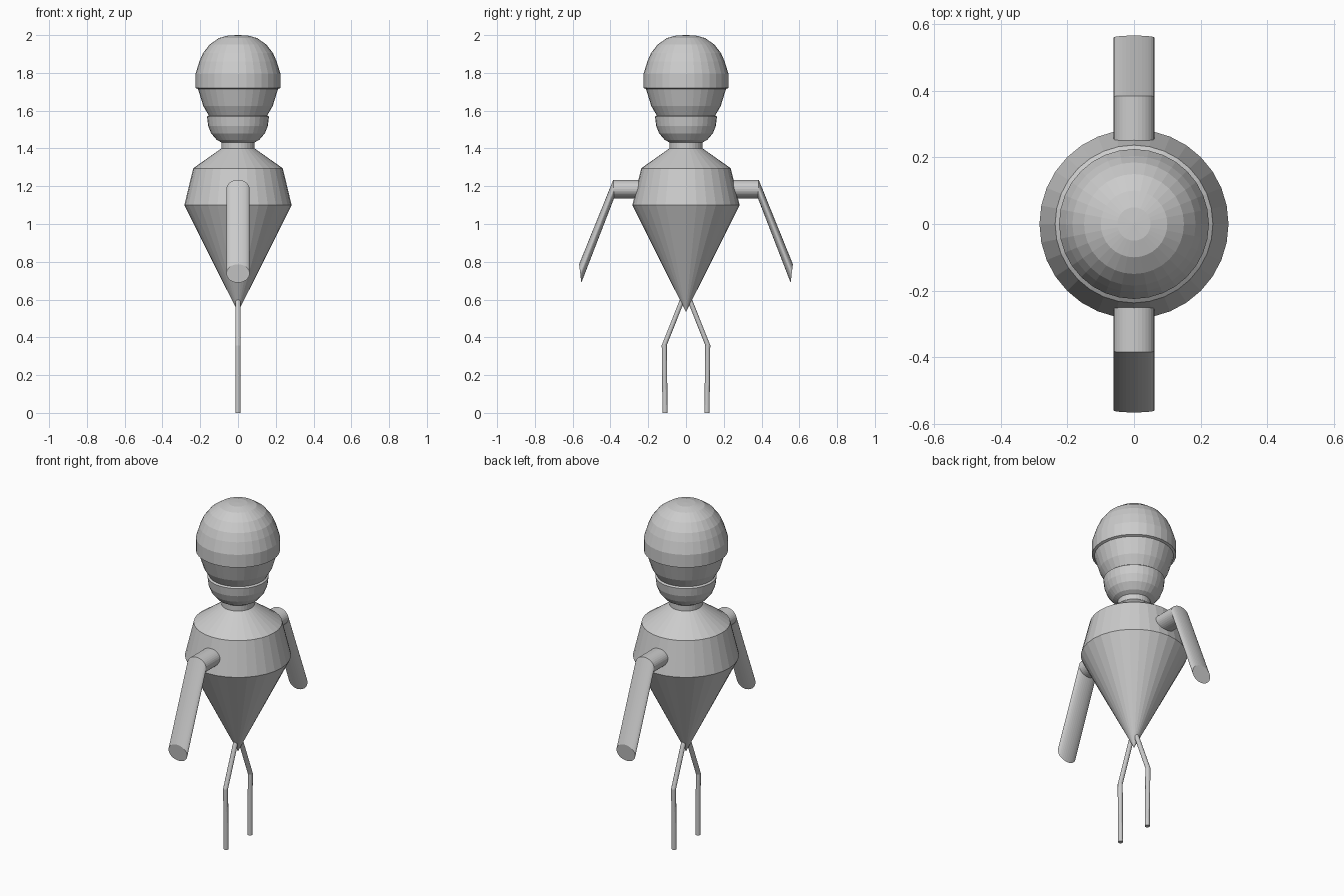
import bpy, bmesh
from math import sin, cos, pi

if "Cube" in bpy.data.objects:
    bpy.data.objects.remove(bpy.data.objects["Cube"])


def loft(name, rings):
    """Join equal-length rings of points with quads and cap the ends."""
    bm = bmesh.new()
    loops = [[bm.verts.new(p) for p in ring] for ring in rings]
    n = len(loops[0])
    for a, b in zip(loops, loops[1:]):
        for i in range(n):
            j = (i + 1) % n
            bm.faces.new((a[i], a[j], b[j], b[i]))
    bm.faces.new(loops[0])
    bm.faces.new(loops[-1])
    bmesh.ops.remove_doubles(bm, verts=bm.verts, dist=1e-5)
    bmesh.ops.recalc_face_normals(bm, faces=bm.faces)
    mesh = bpy.data.meshes.new(name)
    bm.to_mesh(mesh)
    bm.free()
    obj = bpy.data.objects.new(name, mesh)
    bpy.context.collection.objects.link(obj)
    return obj


def circle(n):
    return [(cos(2 * pi * i / n), sin(2 * pi * i / n)) for i in range(n)]


def lathe(name, profile, n=32):
    return loft(name, [[(r * c, r * s, z) for c, s in circle(n)] for r, z in profile])


# Torso: inverted cone, chest band, sloping shoulders and neck
lathe("torso", [(0.001, 0.535), (0.284, 1.10), (0.237, 1.295), (0.088, 1.40), (0.088, 1.44)])

# Head: rounded jaw with a larger cranium above it
lathe("head", [(0.075, 1.425), (0.112, 1.445), (0.142, 1.48), (0.158, 1.52),
               (0.164, 1.568), (0.155, 1.575), (0.184, 1.625), (0.212, 1.715),
               (0.225, 1.72), (0.225, 1.795), (0.205, 1.86), (0.185, 1.905),
               (0.15, 1.95), (0.10, 1.985), (0.05, 1.998), (0.001, 2.0)])

for side, label in ((1, "back"), (-1, "front")):
    # Arm: upright oval section swept outwards, then sheared down
    arm_path = [(0.20, 1.185, 0), (0.383, 1.185, 0.002), (0.56, 0.738, 0.006)]
    loft(label + "_arm", [[(0.061 * c, side * (y + tilt * s), z + 0.049 * s)
                           for c, s in circle(32)] for y, z, tilt in arm_path])
    # Leg: thin tube with a bent knee
    leg_path = [(0.015, 0.61), (0.115, 0.358), (0.111, 0.0)]
    loft(label + "_leg", [[(0.0135 * c, side * (y + 0.0135 * s), z)
                           for c, s in circle(16)] for y, z in leg_path])
